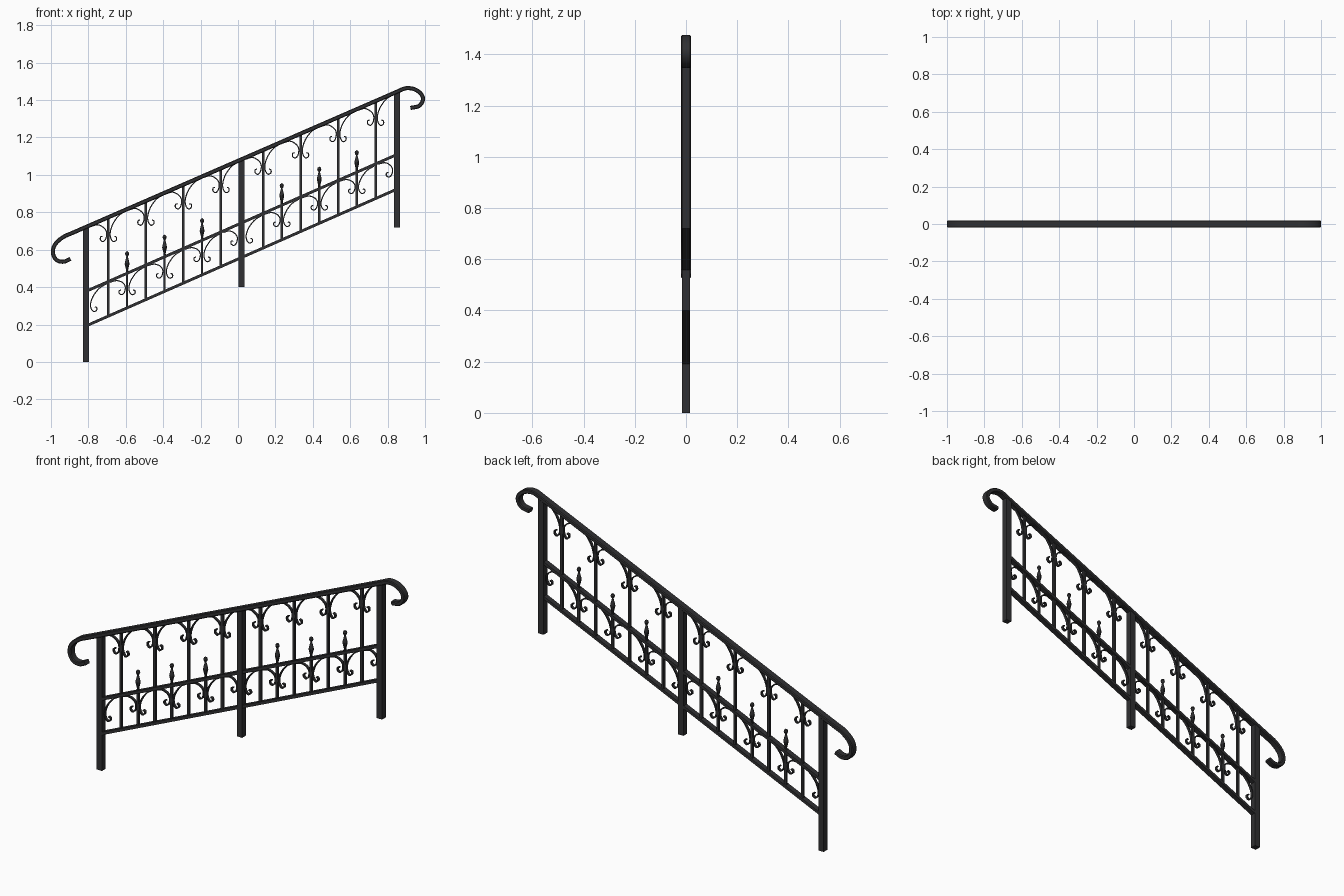
import bpy, bmesh, math
from mathutils import Vector

if "Cube" in bpy.data.objects:
    bpy.data.objects.remove(bpy.data.objects["Cube"])

iron = bpy.data.materials.new("dark iron")
iron.use_nodes = True
iron.diffuse_color = (0.03, 0.03, 0.032, 1)
iron.node_tree.nodes["Principled BSDF"].inputs["Base Color"].default_value = (0.03, 0.03, 0.032, 1)


def finish(name, bm, smooth=False):
    bmesh.ops.recalc_face_normals(bm, faces=bm.faces)
    mesh = bpy.data.meshes.new(name)
    bm.to_mesh(mesh)
    bm.free()
    mesh.materials.append(iron)
    obj = bpy.data.objects.new(name, mesh)
    bpy.context.collection.objects.link(obj)
    if smooth:
        bpy.ops.object.select_all(action="DESELECT")
        obj.select_set(True)
        bpy.context.view_layer.objects.active = obj
        bpy.ops.object.shade_smooth_by_angle(angle=math.radians(35))
    return obj


def spline(points, steps):
    """Smooth path through (x, z) points."""
    p = [Vector(q) for q in points]
    p = [2 * p[0] - p[1]] + p + [2 * p[-1] - p[-2]]
    path = []
    for a, b, c, d in zip(p, p[1:], p[2:], p[3:]):
        for i in range(steps):
            t = i / steps
            path.append(0.5 * (2 * b + (c - a) * t + (2 * a - 5 * b + 4 * c - d) * t**2
                               + (3 * b - a - 3 * c + d) * t**3))
    return path + [p[-2]]


def sweep(name, path, section, smooth=True):
    """Sweep a section of (across, y) points along a path in the xz plane."""
    bm = bmesh.new()
    rings = []
    for i, q in enumerate(path):
        t = (path[min(i + 1, len(path) - 1)] - path[max(i - 1, 0)]).normalized()
        rings.append([bm.verts.new((q.x - t.y * a, y, q.y + t.x * a)) for a, y in section])
    n = len(section)
    for r, s in zip(rings, rings[1:]):
        for k in range(n):
            bm.faces.new((r[k], r[(k + 1) % n], s[(k + 1) % n], s[k]))
    bm.faces.new(rings[0])
    bm.faces.new(rings[-1])
    return finish(name, bm, smooth)


def rect(w, d):
    return [(-w / 2, -d / 2), (w / 2, -d / 2), (w / 2, d / 2), (-w / 2, d / 2)]


def upright(name, x, z0, z1, size):
    return sweep(name, [Vector((x, z0)), Vector((x, z1))], rect(size, size), False)


SLOPE = 0.44


def hand_z(x):
    return 1.075 + 0.435 * x


def mid_z(x):
    return 0.735 + SLOPE * x


def low_z(x):
    return 0.55 + SLOPE * x


# Handrail with a curled end at each side and softened edges
low_curl = [(-.896, .551), (-.933, .536), (-.97, .545), (-.989, .58), (-.98, .625), (-.935, .667)]
high_curl = [(.853, 1.446), (.896, 1.463), (.94, 1.459), (.976, 1.436),
             (.989, 1.403), (.968, 1.369), (.922, 1.358)]
straight = [(x, hand_z(x)) for x in (-.85, -.4, 0, .4, .8)]
c = 0.004
w, d = 0.011, 0.019
rail_section = [(-w, c - d), (c - w, -d), (w - c, -d), (w, c - d),
                (w, d - c), (w - c, d), (c - w, d), (-w, d - c)]
sweep("handrail", spline(low_curl + straight + high_curl, 6), rail_section)

# Posts
posts = (-0.812, 0.02, 0.85)
for x, foot in zip(posts, (0, 0.4, 0.72)):
    upright("post", x, foot, hand_z(x), 0.032)

# Middle and bottom rails
for name, height in (("middle_rail", mid_z), ("bottom_rail", low_z)):
    sweep(name, [Vector((x, height(x))) for x in (posts[0], posts[2])], rect(0.015, 0.028), False)


def scroll(x, height, side, reach, size):
    """Strip leaving the rail, running down an upright and hooking outward."""
    lean = SLOPE * side
    shape = [(reach, lean * reach - .008), (reach * .6, lean * reach * .6 - .015),
             (.025, lean * .025 - .045), (.01, -.08), (.013, -.112), (.027, -.13),
             (.042, -.122), (.042, -.106), (.032, -.102)]
    pts = [(x + side * u, height(x) + (v if i < 2 else v * size)) for i, (u, v) in enumerate(shape)]
    sweep("scroll", spline(pts, 5), rect(0.006, 0.014))


def finial(x):
    """Turned spear with a ball tip."""
    profile = [(.007, -.005), (.006, .02), (.013, .05), (.011, .062), (.004, .09),
               (.008, .095), (.011, .104), (.008, .113), (.0005, .118)]
    bm = bmesh.new()
    rings = [[bm.verts.new((x + r * math.cos(k * math.pi / 5), r * math.sin(k * math.pi / 5),
                            mid_z(x) + h)) for k in range(10)] for r, h in profile]
    for a, b in zip(rings, rings[1:]):
        for k in range(10):
            bm.faces.new((a[k], a[(k + 1) % 10], b[(k + 1) % 10], b[k]))
    bm.faces.new(rings[0])
    bm.faces.new(rings[-1])
    finish("finial", bm, True)


# Two bays of long bars with short spear bars between them
for start in (-0.693, 0.134):
    for i in range(4):
        x = start + 0.2005 * i
        upright("long_bar", x, low_z(x), hand_z(x), 0.013)
        for side in (-1, 1):
            scroll(x, hand_z, side, 0.095, 1)
        if i < 3:
            s = x + 0.1
            upright("spear_bar", s, low_z(s), mid_z(s) + 0.01, 0.012)
            finial(s)
            for side in (-1, 1):
                scroll(s, mid_z, side, 0.092, 0.88)

# Lower scrolls against the posts
for left, right in zip(posts, posts[1:]):
    scroll(left + 0.014, mid_z, 1, 0.095, 0.88)
    scroll(right - 0.014, mid_z, -1, 0.085, 0.88)
